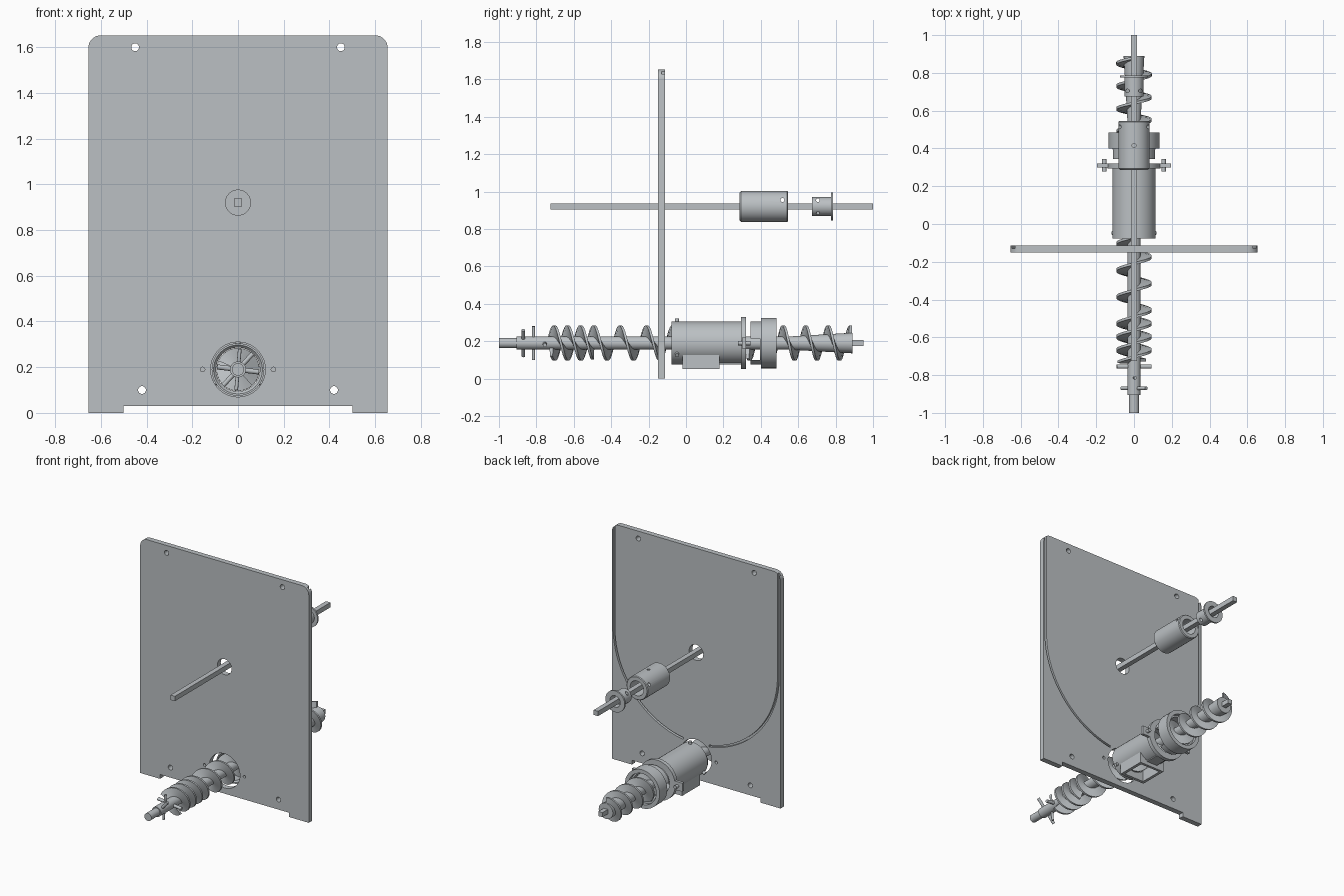
import bpy, bmesh
from math import sin, cos, pi, radians
from mathutils import Vector, Matrix

if "Cube" in bpy.data.objects:
    bpy.data.objects.remove(bpy.data.objects["Cube"])

steel = bpy.data.materials.new("steel grey")
steel.use_nodes = True
GREY = (0.5, 0.53, 0.55, 1)
steel.diffuse_color = GREY
steel.node_tree.nodes["Principled BSDF"].inputs["Base Color"].default_value = GREY

LOW, HIGH = 0.19, 0.92        # heights of the auger and the drive rod
TURN = 2 * pi


def finish(name, bm):
    bmesh.ops.recalc_face_normals(bm, faces=bm.faces)
    mesh = bpy.data.meshes.new(name)
    bm.to_mesh(mesh)
    bm.free()
    mesh.materials.append(steel)
    ob = bpy.data.objects.new(name, mesh)
    bpy.context.collection.objects.link(ob)
    return ob


def activate(ob):
    bpy.ops.object.select_all(action='DESELECT')
    ob.select_set(True)
    bpy.context.view_layer.objects.active = ob


def smooth(ob):
    activate(ob)
    bpy.ops.object.shade_smooth_by_angle(angle=radians(35))
    return ob


def lathe(name, profile, z, segs=40):
    """Closed (y, radius) profile revolved around the y direction at height z."""
    bm = bmesh.new()
    vs = [bm.verts.new((0, y, r)) for y, r in profile]
    es = [bm.edges.new((v, vs[(i + 1) % len(vs)])) for i, v in enumerate(vs)]
    bmesh.ops.spin(bm, geom=vs + es, cent=(0, 0, 0), axis=(0, 1, 0),
                   angle=TURN, steps=segs, use_duplicate=False)
    bmesh.ops.remove_doubles(bm, verts=bm.verts, dist=1e-5)
    bmesh.ops.translate(bm, verts=bm.verts, vec=(0, 0, z))
    return finish(name, bm)


def tube(name, y0, y1, outer, inner, z):
    return lathe(name, [(y0, inner), (y0, outer), (y1, outer), (y1, inner)], z)


def rod(name, a, b, r, segs=16):
    a, b = Vector(a), Vector(b)
    turn = (b - a).to_track_quat('Z', 'Y').to_matrix().to_4x4()
    bm = bmesh.new()
    bmesh.ops.create_cone(bm, cap_ends=True, segments=segs, radius1=r, radius2=r,
                          depth=(b - a).length,
                          matrix=Matrix.Translation((a + b) / 2) @ turn)
    return finish(name, bm)


def prism(name, outline, y0, y1):
    """Extrude an (x, z) outline from y0 to y1."""
    bm = bmesh.new()
    face = bm.faces.new([bm.verts.new((x, y0, z)) for x, z in outline])
    new = bmesh.ops.extrude_face_region(bm, geom=[face])["geom"]
    bmesh.ops.translate(bm, vec=(0, y1 - y0, 0),
                        verts=[v for v in new if isinstance(v, bmesh.types.BMVert)])
    return finish(name, bm)


def box(name, x0, x1, y0, y1, z0, z1):
    return prism(name, [(x0, z0), (x1, z0), (x1, z1), (x0, z1)], y0, y1)


def cut(ob, *cutters):
    for c in cutters:
        c.hide_render = True
        activate(ob)
        mod = ob.modifiers.new("cut", 'BOOLEAN')
        mod.operation, mod.solver, mod.object = 'DIFFERENCE', 'EXACT', c
        bpy.ops.object.modifier_apply(modifier=mod.name)
        bpy.data.objects.remove(c)
    return ob


def flight(name, y0, y1, top, pitch, inner, outer, thick=0.02):
    """Screw blade whose crest is at y = top and which advances towards +x."""
    bm = bmesh.new()
    steps = int((y1 - y0) / pitch * 32)
    rings = []
    for i in range(steps + 1):
        y = y0 + (y1 - y0) * i / steps
        a = (y - top) / pitch * TURN
        rings.append([bm.verts.new((r * sin(a), y + d, LOW + r * cos(a)))
                      for r, d in ((inner, -thick / 2), (outer, -thick / 3),
                                   (outer, thick / 3), (inner, thick / 2))])
    for p, q in zip(rings, rings[1:]):
        for k in range(4):
            bm.faces.new((p[k], p[(k + 1) % 4], q[(k + 1) % 4], q[k]))
    bm.faces.new(rings[0])
    bm.faces.new(rings[-1])
    return smooth(finish(name, bm))


# Back plate with rounded top corners and a notch between two feet
W, TOP, R = 0.655, 1.652, 0.055
outline = [(-0.5, 0.03), (-0.5, 0), (-W, 0)]
for side in (-1, 1):
    corner = [(side * (W - R + R * cos(t)), TOP - R + R * sin(t))
              for t in (pi / 2 * i / 8 for i in range(9))]
    outline += corner if side < 0 else corner[::-1]
outline += [(W, 0), (0.5, 0), (0.5, 0.03)]
plate = prism("plate", outline, -0.15, -0.113)
holes = [(0, HIGH, 0.055), (0, LOW, 0.12)]
for s in (-1, 1):
    holes += [(s * 0.45, 1.6, 0.017), (s * 0.42, 0.1, 0.017), (s * 0.155, LOW, 0.01)]
cut(plate, *[rod("hole_cutter", (x, -0.3, z), (x, 0.1, z), r, 40) for x, z, r in holes])

# Curved seal groove on the rear face, open at the top
for s in (-1, 1):
    arc = [radians(90 - 81 * i / 24) for i in range(25)]
    outer = [(s * 0.645 * sin(t), HIGH - 0.645 * cos(t)) for t in arc]
    inner = [(s * 0.631 * sin(t), HIGH - 0.631 * cos(t)) for t in arc]
    band = [(s * 0.645, 1.8)] + outer + inner[::-1] + [(s * 0.631, 1.8)]
    cut(plate, prism("groove_cutter", band, -0.131, 0))
smooth(plate)

# Upper square drive rod with its coupling and flanged collar
box("drive_rod", -0.017, 0.017, -0.725, 1.0, HIGH - 0.017, HIGH + 0.017)
coupling = lathe("drive_coupling", [(0.285, 0.015), (0.285, 0.073), (0.295, 0.083),
                 (0.54, 0.083), (0.545, 0.078), (0.545, 0.052), (0.44, 0.052),
                 (0.44, 0.015)], HIGH)
cut(coupling,
    rod("c1", (-0.2, 0.515, HIGH + 0.035), (0.2, 0.515, HIGH + 0.035), 0.011),
    rod("c2", (0, 0.415, HIGH + 0.03), (0, 0.415, HIGH + 0.2), 0.011))
smooth(coupling)
collar = lathe("drive_collar", [(0.675, 0.015), (0.675, 0.05), (0.776, 0.05),
               (0.776, 0.075), (0.787, 0.075), (0.787, 0.04), (0.74, 0.04),
               (0.74, 0.015)], HIGH)
cut(collar, rod("c3", (-0.2, 0.705, HIGH + 0.034), (0.2, 0.705, HIGH + 0.034), 0.01),
    *[rod("c4", (x, 0.705, 0.7), (x, 0.705, 1.1), 0.009) for x in (-0.034, 0.034)])
smooth(collar)

# Auger shaft, flights and square tail
smooth(lathe("auger_shaft", [(-1, 0), (-1, 0.027), (-0.905, 0.027), (-0.905, 0.035),
             (0.55, 0.035), (0.89, 0.055), (0.89, 0)], LOW))
box("auger_tail", -0.016, 0.016, 0.88, 0.95, LOW - 0.016, LOW + 0.016)
flight("front_flight", -0.72, 0.3, -0.21, 0.141, 0.03, 0.094)
flight("front_second_flight", -0.73, -0.5, -0.14, 0.141, 0.03, 0.094)
flight("rear_flight", 0.33, 0.88, 0.52, 0.12, 0.03, 0.094)

# Stirring pins through the front of the shaft
for i, (y, deg, reach, r) in enumerate(((-0.87, 43, 0.095, 0.01), (-0.815, 5, 0.09, 0.008),
                                        (-0.755, 97, 0.092, 0.011))):
    d = Vector((sin(radians(deg)), 0, cos(radians(deg)))) * reach
    c = Vector((0, y, LOW))
    smooth(rod("stirring_pin_%d" % (i + 1), c - d, c + d, r, 12))

# Barrel with an open rectangular outlet underneath
barrel = lathe("barrel", [(-0.077, 0.107), (-0.077, 0.115), (0.305, 0.115),
               (0.305, 0.096), (-0.065, 0.096)], LOW)
cut(barrel, box("c5", -0.075, 0.075, 0, 0.16, 0.0, LOW))
smooth(barrel)
outlet = box("outlet", -0.095, 0.095, -0.02, 0.178, 0.05, 0.17)
cut(outlet, box("c6", -0.075, 0.075, 0, 0.16, 0, 0.3),
    rod("c7", (0, -0.3, LOW), (0, 0.5, LOW), 0.105, 40))
box("outlet_rib", -0.04, 0.04, 0.17, 0.295, 0.075, 0.09)
for i in range(3):
    a = TURN * i / 3
    d = Vector((sin(a), 0, cos(a)))
    c = Vector((0, -0.048, LOW))
    smooth(rod("barrel_screw_%d" % (i + 1), c + d * 0.1, c + d * 0.132, 0.011))

# Flange with two bolt ears
smooth(tube("flange", 0.293, 0.32, 0.14, 0.096, LOW))
for s, side in ((1, "left"), (-1, "right")):
    ear = box("flange_ear_" + side, min(s * 0.11, s * 0.195), max(s * 0.11, s * 0.195),
              0.3, 0.32, LOW - 0.03, LOW + 0.03)
    smooth(rod("flange_bolt_" + side, (s * 0.157, 0.278, LOW), (s * 0.157, 0.345, LOW), 0.012))

# Rear clamp sleeve with side windows, and its locking ring
sleeve = tube("clamp_sleeve", 0.345, 0.46, 0.115, 0.097, LOW)
cut(sleeve, box("c8", -0.2, 0.2, 0.32, 0.395, 0.1, 0.215))
smooth(sleeve)
smooth(tube("locking_ring", 0.4, 0.485, 0.135, 0.108, LOW))
